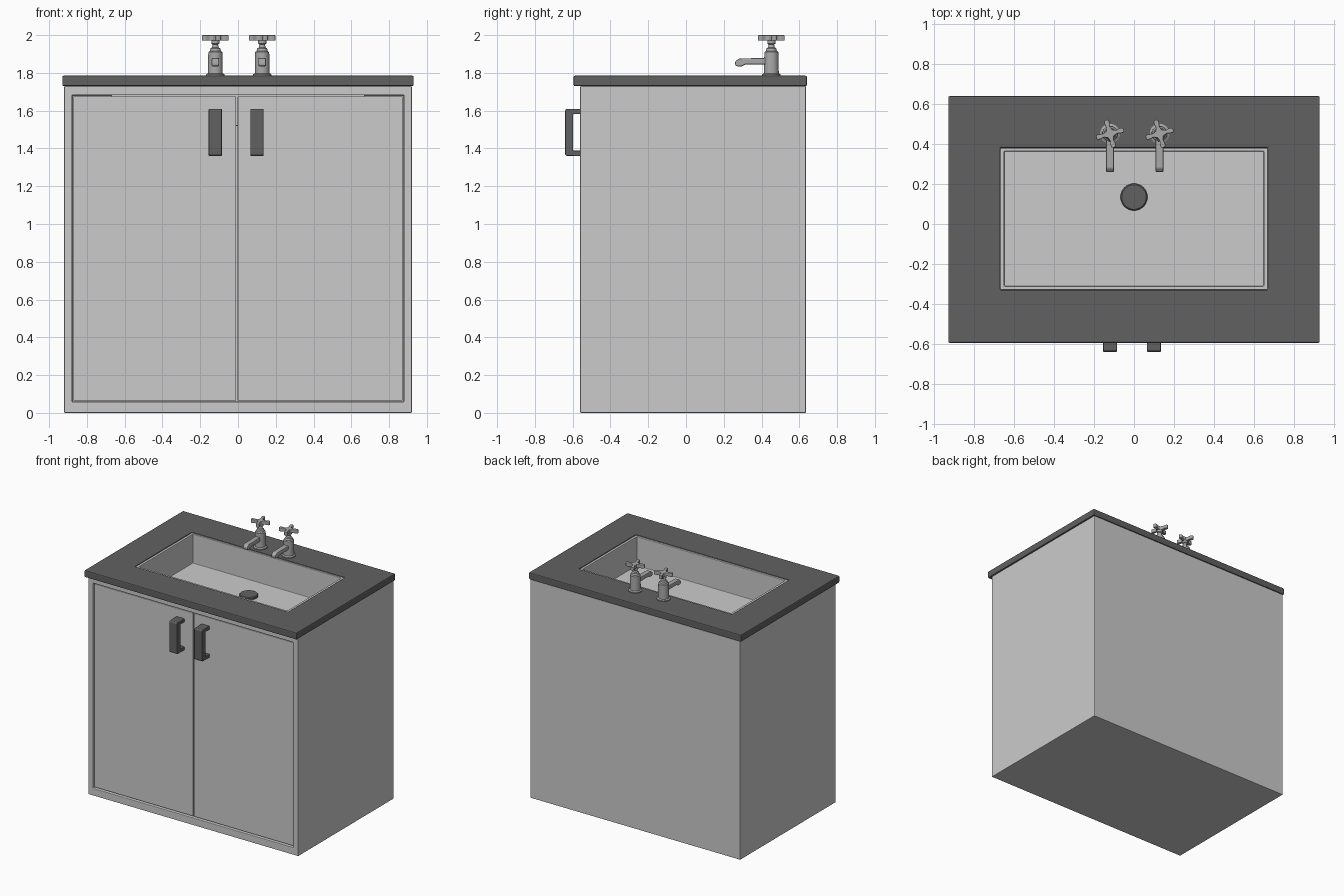
import bpy, bmesh, math
from mathutils import Matrix

if "Cube" in bpy.data.objects:
    bpy.data.objects.remove(bpy.data.objects["Cube"])

dark = bpy.data.materials.new("dark_stone")
dark.diffuse_color = (0.12, 0.12, 0.12, 1)
dark.use_nodes = True
dark.node_tree.nodes["Principled BSDF"].inputs["Base Color"].default_value = dark.diffuse_color
metal = bpy.data.materials.new("metal")
metal.diffuse_color = (0.4, 0.4, 0.4, 1)
metal.use_nodes = True
metal.node_tree.nodes["Principled BSDF"].inputs["Base Color"].default_value = metal.diffuse_color


def finish(name, bm, bevel=0, mat=None, cutter=None, smooth=False):
    bmesh.ops.recalc_face_normals(bm, faces=bm.faces)
    me = bpy.data.meshes.new(name)
    bm.to_mesh(me)
    bm.free()
    ob = bpy.data.objects.new(name, me)
    bpy.context.collection.objects.link(ob)
    if mat:
        me.materials.append(mat)
    if cutter:
        mod = ob.modifiers.new("opening", 'BOOLEAN')
        mod.operation, mod.solver, mod.object = 'DIFFERENCE', 'EXACT', cutter
    if bevel:
        mod = ob.modifiers.new("bevel", 'BEVEL')
        mod.width, mod.segments, mod.limit_method = bevel, 2, 'ANGLE'
    if smooth:
        bpy.ops.object.select_all(action='DESELECT')
        ob.select_set(True)
        bpy.context.view_layer.objects.active = ob
        bpy.ops.object.shade_smooth_by_angle(angle=math.radians(35))
    return ob


def loft(name, rings, **kw):
    """Bridge successive rings of points and cap both ends."""
    bm = bmesh.new()
    loops = [[bm.verts.new(p) for p in ring] for ring in rings]
    n = len(loops[0])
    for a, b in zip(loops, loops[1:]):
        for i in range(n):
            j = (i + 1) % n
            bm.faces.new((a[i], a[j], b[j], b[i]))
    bm.faces.new(loops[0])
    bm.faces.new(loops[-1])
    return finish(name, bm, **kw)


def rect_xy(x0, x1, y0, y1, z):
    return [(x0, y0, z), (x1, y0, z), (x1, y1, z), (x0, y1, z)]


def rect_xz(x0, x1, z0, z1, y):
    return [(x0, y, z0), (x1, y, z0), (x1, y, z1), (x0, y, z1)]


def lathe(name, profile, x, y, sides, **kw):
    ang = [2 * math.pi * (i + 0.5) / sides for i in range(sides)]
    return loft(name, [[(x + r * math.cos(a), y + r * math.sin(a), z) for a in ang]
                       for r, z in profile], **kw)


# Helper that opens the cabinet and counter for the basin
hole = (-0.67, 0.67, -0.33, 0.38)
cutter = loft("basin_cutter", [rect_xy(*hole, 1.4), rect_xy(*hole, 1.9)])
cutter.hide_render = True
cutter.display_type = 'WIRE'

# Cabinet shell, open at the front
out, inn = (-0.92, 0.92, 0, 1.73), (-0.878, 0.878, 0.058, 1.682)
loft("cabinet", [rect_xz(*out, 0.635), rect_xz(*out, -0.56),
                 rect_xz(*inn, -0.56), rect_xz(*inn, 0.6)], bevel=0.004, cutter=cutter)

# Two inset doors
for side, x0, x1 in (("left", -0.872, -0.01), ("right", -0.002, 0.872)):
    r = (x0, x1, 0.065, 1.675)
    loft(side + "_door", [rect_xz(*r, -0.51), rect_xz(*r, -0.55)], bevel=0.003)

# Countertop
top = (-0.93, 0.93, -0.595, 0.64)
loft("countertop", [rect_xy(*top, 1.73), rect_xy(*top, 1.785)],
     bevel=0.007, mat=dark, cutter=cutter)

# Basin and drain
inside = (-0.65, 0.65, -0.312, 0.364)
loft("basin", [rect_xy(*hole, 1.52), rect_xy(*hole, 1.78),
               rect_xy(*inside, 1.78), rect_xy(*inside, 1.55)], bevel=0.004)
lathe("drain", [(0.068, 1.545), (0.068, 1.562), (0.062, 1.568)], 0, 0.135, 20, mat=dark)

# C-shaped door handles
c_shape = [(-0.545, 1.36), (-0.632, 1.36), (-0.64, 1.368), (-0.64, 1.602), (-0.632, 1.61),
           (-0.545, 1.61), (-0.545, 1.582), (-0.598, 1.582), (-0.598, 1.388), (-0.545, 1.388)]
for side, x in (("left", -0.12), ("right", 0.1)):
    loft(side + "_handle", [[(x + d, y, z) for y, z in c_shape] for d in (-0.035, 0.035)],
         bevel=0.004, mat=dark)

# Taps: turned body, spout and four-armed grip
body = [(0.05, 1.783), (0.05, 1.792), (0.04, 1.798), (0.038, 1.91), (0.03, 1.916),
        (0.026, 1.93), (0.018, 1.935), (0.015, 1.95), (0.022, 1.955), (0.022, 1.975)]
spout = [(0.45, 1.845), (0.315, 1.845), (0.295, 1.835), (0.268, 1.835), (0.26, 1.842),
         (0.26, 1.86), (0.28, 1.876), (0.45, 1.88)]
arm = [(0.016, -0.016), (0.035, -0.009), (0.052, -0.013), (0.066, -0.013),
       (0.072, -0.006), (0.072, 0.006), (0.066, 0.013), (0.052, 0.013), (0.035, 0.009)]
for side, x in (("left", -0.12), ("right", 0.128)):
    y = 0.452
    lathe(side + "_tap_body", body, x, y, 16, mat=metal, smooth=True)
    loft(side + "_tap_spout", [[(x + d, py, pz) for py, pz in spout] for d in (-0.02, 0.02)],
         bevel=0.006, mat=metal)
    star = []
    for k in range(4):
        a = math.radians(16 + 90 * k)
        star += [(x + u * math.cos(a) - v * math.sin(a),
                  y + u * math.sin(a) + v * math.cos(a)) for u, v in arm]
    loft(side + "_tap_grip", [[(px, py, z) for px, py in star] for z in (1.971, 2.0)],
         bevel=0.004, mat=metal)
